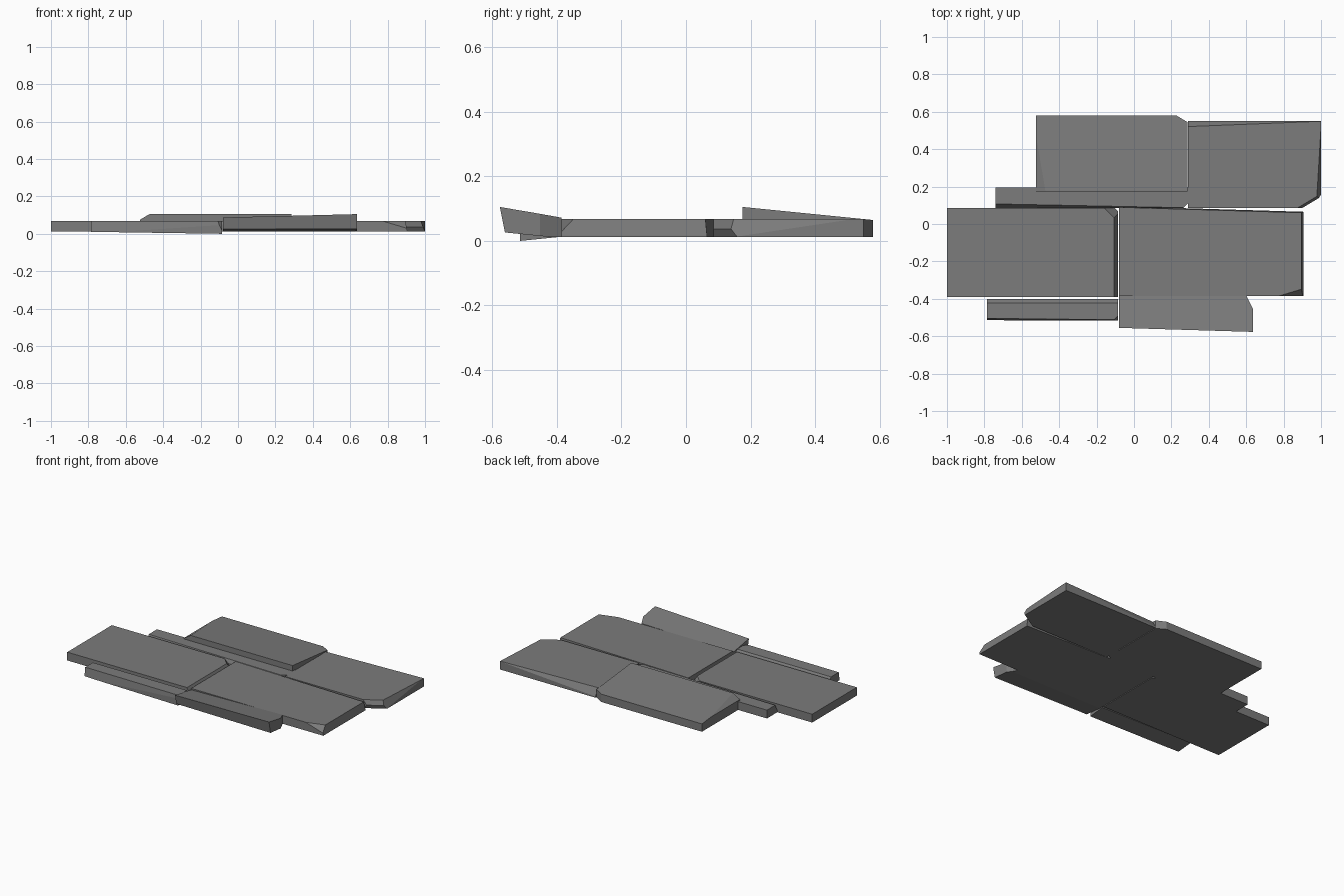
import bpy
import bmesh
from mathutils import Vector

default_cube = bpy.data.objects.get("Cube")
if default_cube:
    bpy.data.objects.remove(default_cube, do_unlink=True)

stone = bpy.data.materials.new("grey stone")
stone.use_nodes = True
colour = (0.2, 0.2, 0.2, 1)
stone.diffuse_color = colour
stone.node_tree.nodes["Principled BSDF"].inputs["Base Color"].default_value = colour

# Directions used to aim the chips
RIGHT, BACK, TOP = Vector((1, 0, 0)), Vector((0, 1, 0)), Vector((0, 0, 1))
LEFT, FRONT, BOTTOM = -RIGHT, -BACK, -TOP

# Shared levels of the flat slabs and the tilted ones
LOW, HIGH, RAISED = 0.012, 0.068, 0.105


def chip(bm, direction, depth):
    """Slice off whatever lies within depth of the furthest point in a direction."""
    normal = direction.normalized()
    tip = max((v.co for v in bm.verts), key=normal.dot)
    bmesh.ops.bisect_plane(bm, geom=bm.verts[:] + bm.edges[:] + bm.faces[:],
                           plane_co=tip - normal * depth, plane_no=normal,
                           clear_outer=True, dist=1e-5)
    bmesh.ops.holes_fill(bm, edges=[e for e in bm.edges if e.is_boundary], sides=0)


def slab(name, left, right, front, back, chips, bottom=LOW, top=HIGH):
    """Stone block between its six limits, with chips cut in order."""
    bm = bmesh.new()
    bmesh.ops.create_cube(bm, size=1)
    for vert in bm.verts:
        x, y, z = vert.co
        vert.co = (left if x < 0 else right,
                   front if y < 0 else back,
                   bottom if z < 0 else top)
    for direction, depth in chips:
        chip(bm, direction, depth)
    bmesh.ops.recalc_face_normals(bm, faces=bm.faces[:])
    mesh = bpy.data.meshes.new(name)
    bm.to_mesh(mesh)
    bm.free()
    mesh.materials.append(stone)
    obj = bpy.data.objects.new(name, mesh)
    bpy.context.collection.objects.link(obj)


# Middle row: two broad flat slabs
slab("middle_left_slab", left=-1, right=-0.085, front=-0.39, back=0.085, chips=[
    (RIGHT + TOP * 0.5, 0.02),
    (RIGHT + BACK + TOP, 0.03),
])
slab("middle_right_slab", left=-0.08, right=0.905, front=-0.385, back=0.09, chips=[
    (BACK + RIGHT * 0.03 + TOP * 0.1, 0.03),
    (RIGHT + TOP * 0.2, 0.01),
    (FRONT + TOP + RIGHT * 0.3, 0.025),
])

# Back row: a slab sloping down to the rear, a flat slab and a narrow strip
slab("back_left_slab", left=-0.525, right=0.285, front=0.175, back=0.58, top=RAISED, chips=[
    (TOP + BACK * 0.1, 0.04),
    (LEFT + TOP * 1.7, 0.026),
    (BACK + RIGHT * 0.6, 0.03),
])
slab("back_right_slab", left=0.29, right=1, front=0.085, back=0.55, chips=[
    (FRONT + RIGHT * 0.6 + TOP * 0.5, 0.06),
    (FRONT + RIGHT * 0.6 + BOTTOM * 0.5, 0.02),
    (RIGHT + TOP * 0.4 + FRONT * 0.06, 0.02),
    (BACK + TOP * 0.6 + LEFT * 0.04, 0.025),
])
slab("back_strip", left=-0.74, right=0.29, front=0.085, back=0.195, chips=[
    (FRONT + TOP * 0.5 + LEFT * 0.02, 0.02),
    (RIGHT + FRONT, 0.02),
])

# Front row: a thin strip and a slab lifted along its outer edge
slab("front_left_strip", left=-0.785, right=-0.085, front=-0.515, back=-0.4, bottom=0, chips=[
    (BOTTOM + BACK * 0.1 + LEFT * 0.015, 0.022),
    (FRONT + TOP * 0.15 + LEFT * 0.01, 0.01),
    (BACK + TOP * 0.8, 0.018),
    (RIGHT + FRONT + TOP * 0.5, 0.015),
])
slab("front_right_slab", left=-0.08, right=0.635, front=-0.577, back=-0.385, top=RAISED, chips=[
    (TOP + BACK * 0.17 + LEFT * 0.02, 0.046),
    (FRONT + BOTTOM * 0.2 + LEFT * 0.025, 0.036),
    (BOTTOM + FRONT * 0.1, 0.014),
    (RIGHT + BACK * 0.5, 0.03),
])
